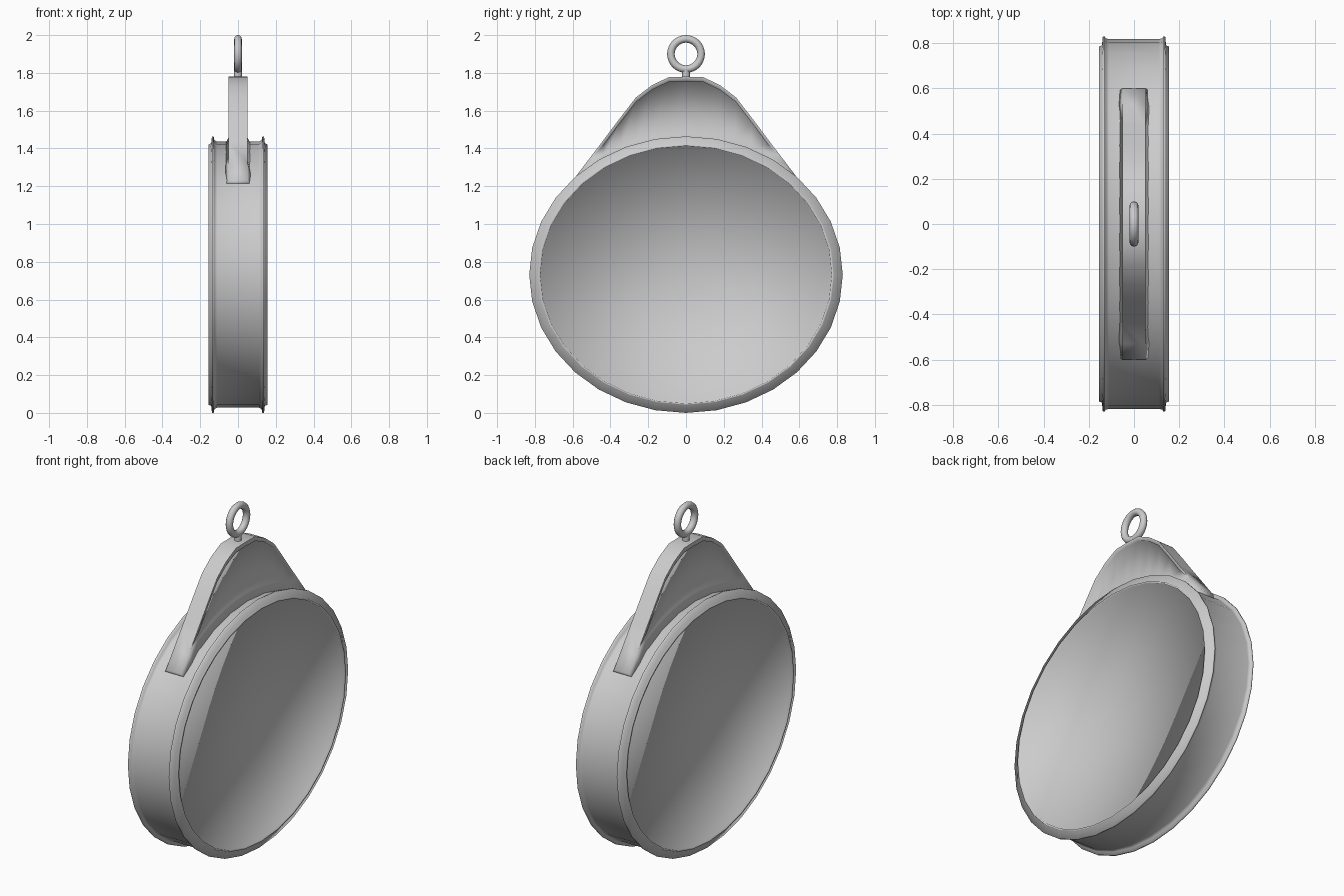
import bpy, bmesh, math
from mathutils import Vector

cube = bpy.data.objects.get("Cube")
if cube:
    bpy.data.objects.remove(cube, do_unlink=True)

MID_Z = 0.732
SIDES = 32

metal = bpy.data.materials.new("grey metal")
metal.use_nodes = True
GREY = (0.6, 0.6, 0.6, 1)
metal.diffuse_color = GREY
metal.node_tree.nodes["Principled BSDF"].inputs["Base Color"].default_value = GREY


def finish(bm, name):
    bmesh.ops.remove_doubles(bm, verts=bm.verts, dist=0.0005)
    bmesh.ops.recalc_face_normals(bm, faces=bm.faces)
    for f in bm.faces:
        f.smooth = True
    mesh = bpy.data.meshes.new(name)
    bm.to_mesh(mesh)
    bm.free()
    mesh.materials.append(metal)
    obj = bpy.data.objects.new(name, mesh)
    bpy.context.collection.objects.link(obj)
    return obj


def bridge(bm, a, b):
    n = len(a)
    for i in range(n):
        j = (i + 1) % n
        bm.faces.new((a[i], a[j], b[j], b[i]))


# Oval drum: recessed face, raised lip, flange, then the grooved band
half = [(0.142, 0.77, 0.68), (0.155, 0.772, 0.682), (0.155, 0.785, 0.69),
        (0.142, 0.79, 0.695), (0.138, 0.83, 0.732), (0.129, 0.83, 0.732),
        (0.125, 0.821, 0.712), (0.11, 0.818, 0.704)]
profile = half + [(-x, ry, rz) for x, ry, rz in reversed(half)]
bm = bmesh.new()
rings = []
for x, ry, rz in profile:
    ring = []
    for i in range(SIDES):
        a = math.tau * i / SIDES
        ring.append(bm.verts.new((x, ry * math.cos(a), MID_Z + rz * math.sin(a))))
    rings.append(ring)
for a, b in zip(rings, rings[1:]):
    bridge(bm, a, b)
for ring in (rings[0], rings[-1]):
    hub = bm.verts.new((ring[0].co.x, 0, MID_Z))
    for i in range(SIDES):
        bm.faces.new((ring[i], ring[(i + 1) % SIDES], hub))
finish(bm, "oval_drum")


def oval(y, ry, rz):
    return Vector((y, MID_Z + rz * math.sqrt(1 - (y / ry) ** 2)))


# Hanger: lipped web that flares into the drum
outline = [(0.0, 1.78), (0.09, 1.778), (0.18, 1.735), (0.265, 1.67),
           (0.35, 1.56), (0.44, 1.44), (0.53, 1.322), (0.60, 1.23)]
outline = [(-y, z) for y, z in reversed(outline[1:])] + outline
bm = bmesh.new()
columns = []
for y, z in outline:
    edge = Vector((y, z))
    arc = oval(y * 0.985, 0.85, 0.74)
    if arc.y > z - 0.03:
        arc = edge.copy()
    gap = arc - edge
    lip = edge + gap * min(0.5, 0.025 / max(gap.length, 0.001))
    web = 0.042 if gap.length > 0.03 else 0.05
    foot = oval(y * 0.98, 0.80, 0.69)
    loop = [(0.07, foot), (web, arc), (web, lip), (0.05, lip), (0.05, edge)]
    loop += [(-x, p) for x, p in reversed(loop)]
    columns.append([bm.verts.new((x, p.x, p.y)) for x, p in loop])
for a, b in zip(columns, columns[1:]):
    bridge(bm, a, b)
    for k in (4, 5):
        bm.edges.get((a[k], b[k])).smooth = False
for col in (columns[0], columns[-1]):
    bm.faces.new(col)
finish(bm, "hanger")


def adopt(name):
    obj = bpy.context.object
    obj.name = name
    obj.data.materials.append(metal)
    bpy.ops.object.shade_smooth_by_angle(angle=math.radians(40))


# Ring and its short stem
bpy.ops.mesh.primitive_torus_add(major_radius=0.08, minor_radius=0.02,
                                 major_segments=32, minor_segments=12,
                                 location=(0, 0, 1.90),
                                 rotation=(0, math.pi / 2, 0))
adopt("hanging_ring")
bpy.ops.mesh.primitive_cylinder_add(vertices=16, radius=0.02, depth=0.06,
                                    location=(0, 0, 1.79))
adopt("ring_stem")
